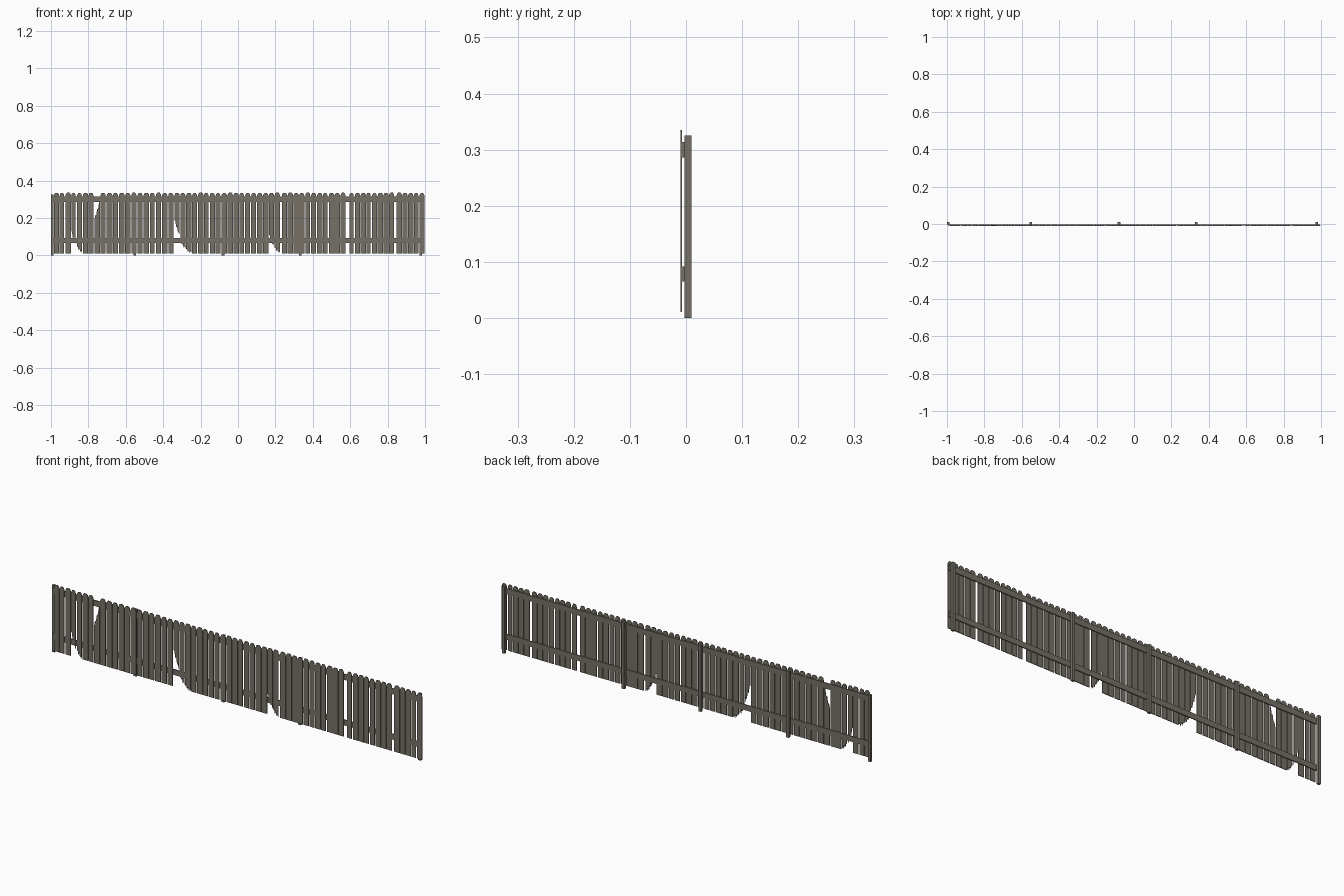
import bpy, bmesh, random

if "Cube" in bpy.data.objects:
    bpy.data.objects.remove(bpy.data.objects["Cube"])
random.seed(4)

wood = bpy.data.materials.new("weathered_grey_wood")
wood.diffuse_color = (0.18, 0.165, 0.135, 1)
wood.use_nodes = True
wood.node_tree.nodes["Principled BSDF"].inputs["Base Color"].default_value = wood.diffuse_color


def extrude_profile(name, pts, y0, y1):
    """Flat outline in x/z, extruded from y0 to y1."""
    bm = bmesh.new()
    face = bm.faces.new([bm.verts.new((x, y0, z)) for x, z in pts])
    ret = bmesh.ops.extrude_face_region(bm, geom=[face])
    verts = [v for v in ret["geom"] if isinstance(v, bmesh.types.BMVert)]
    bmesh.ops.translate(bm, verts=verts, vec=(0, y1 - y0, 0))
    bmesh.ops.recalc_face_normals(bm, faces=bm.faces)
    me = bpy.data.meshes.new(name)
    bm.to_mesh(me)
    bm.free()
    me.materials.append(wood)
    ob = bpy.data.objects.new(name, me)
    bpy.context.collection.objects.link(ob)
    return ob


def box(name, x0, x1, y0, y1, z0, z1):
    return extrude_profile(name, [(x0, z0), (x1, z0), (x1, z1), (x0, z1)], y0, y1)


def splintered(x0, x1, za, zb):
    """Jagged broken edge running from (x0, za) to (x1, zb)."""
    out = []
    for i in range(7):
        t = i / 6
        jag = 0.008 * (1 if i % 2 else -1) if 0 < i < 6 else 0
        out.append((x0 + (x1 - x0) * t, max(0.011, za + (zb - za) * t + jag)))
    return out


def plank(name, x0, x1, bottom=None, top=None):
    z0, z1 = 0.011, 0.335 - random.uniform(0, 0.003)
    w = x1 - x0
    low = splintered(x0, x1, *bottom) if bottom else [(x0, z0), (x1, z0)]
    if top:
        high = splintered(x0, x1, *top)[::-1]
    else:  # rounded-off top corners
        high = [(x1, z1 - 0.014), (x1 - 0.09 * w, z1 - 0.006), (x1 - 0.27 * w, z1),
                (x0 + 0.27 * w, z1), (x0 + 0.09 * w, z1 - 0.006), (x0, z1 - 0.014)]
    extrude_profile(name, low + high, -0.0102, -0.0070)


# runs of planks: start, end, count, {index: (broken bottom, broken top)}
runs = [
    (-0.984, -0.768, 7, {3: ((0.13, 0.05), None), 4: ((0.045, 0.014), None)}),
    (-0.768, -0.735, 1, {0: (None, (0.19, 0.29))}),
    (-0.735, -0.340, 12, {}),
    (-0.340, 0.165, 16, {0: ((0.19, 0.10), None), 1: ((0.075, 0.035), None),
                         2: ((0.03, 0.012), None)}),
    (0.165, 0.227, 2, {0: ((0.11, 0.045), None), 1: ((0.04, 0.012), None)}),
    (0.234, 0.580, 11, {}),
    (0.595, 0.838, 8, {}),
    (0.848, 1.002, 5, {}),
]
n = 0
for a, b, count, broken in runs:
    pitch = (b - a) / count
    for i in range(count):
        n += 1
        gap = random.choice((0.002, 0.003, 0.005, 0.007))
        x0 = a + i * pitch
        bottom, top = broken.get(i, (None, None))
        plank(f"plank_{n:02d}", x0, min(1.0, x0 + pitch - gap), bottom, top)

# horizontal rails
box("lower_rail", -0.995, 0.995, -0.0070, -0.0025, 0.065, 0.092)
box("upper_rail", -0.995, 0.995, -0.0070, -0.0025, 0.286, 0.314)

# posts behind the rails
for i, x in enumerate((-0.993, -0.553, -0.08, 0.333, 0.978)):
    box(f"post_{i + 1}", x - 0.007, x + 0.007, -0.0028, 0.0095, 0, 0.325)
